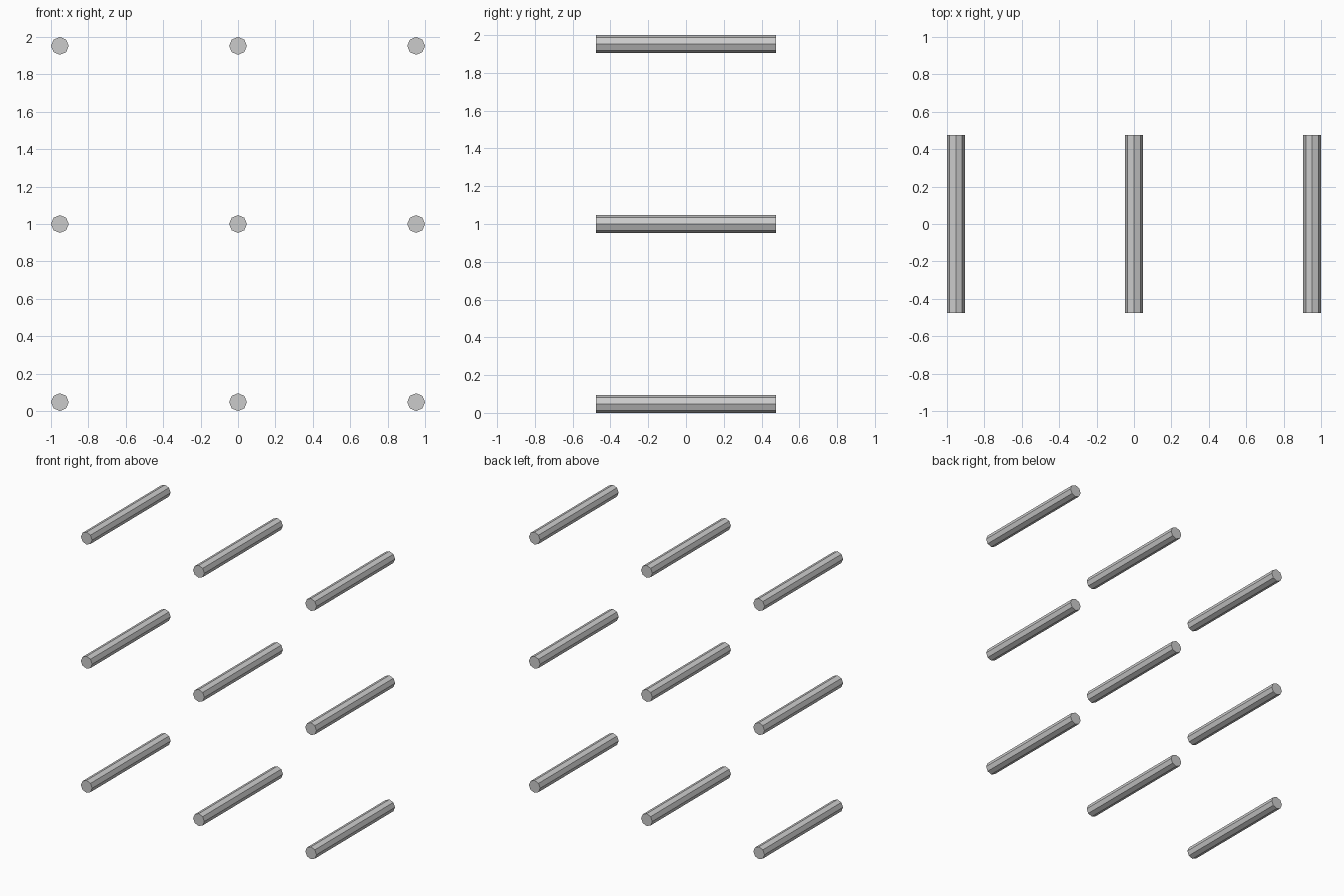
import bpy
from math import radians

if "Cube" in bpy.data.objects:
    bpy.data.objects.remove(bpy.data.objects["Cube"])

R = 1 / 21        # rod radius
STEP = 20 / 21    # grid spacing, also the rod length


def rod(name, x, z):
    # eight-sided rod along y, with corners on the x and z axes
    bpy.ops.mesh.primitive_cylinder_add(
        vertices=8, radius=R, depth=STEP,
        location=(x, 0, z), rotation=(radians(90), 0, 0))
    bpy.context.object.name = name


# three by three grid of rods
for row, row_name in enumerate(("bottom", "middle", "top")):
    for col, col_name in enumerate(("left", "centre", "right")):
        rod(f"rod_{row_name}_{col_name}", (col - 1) * STEP, R + row * STEP)
